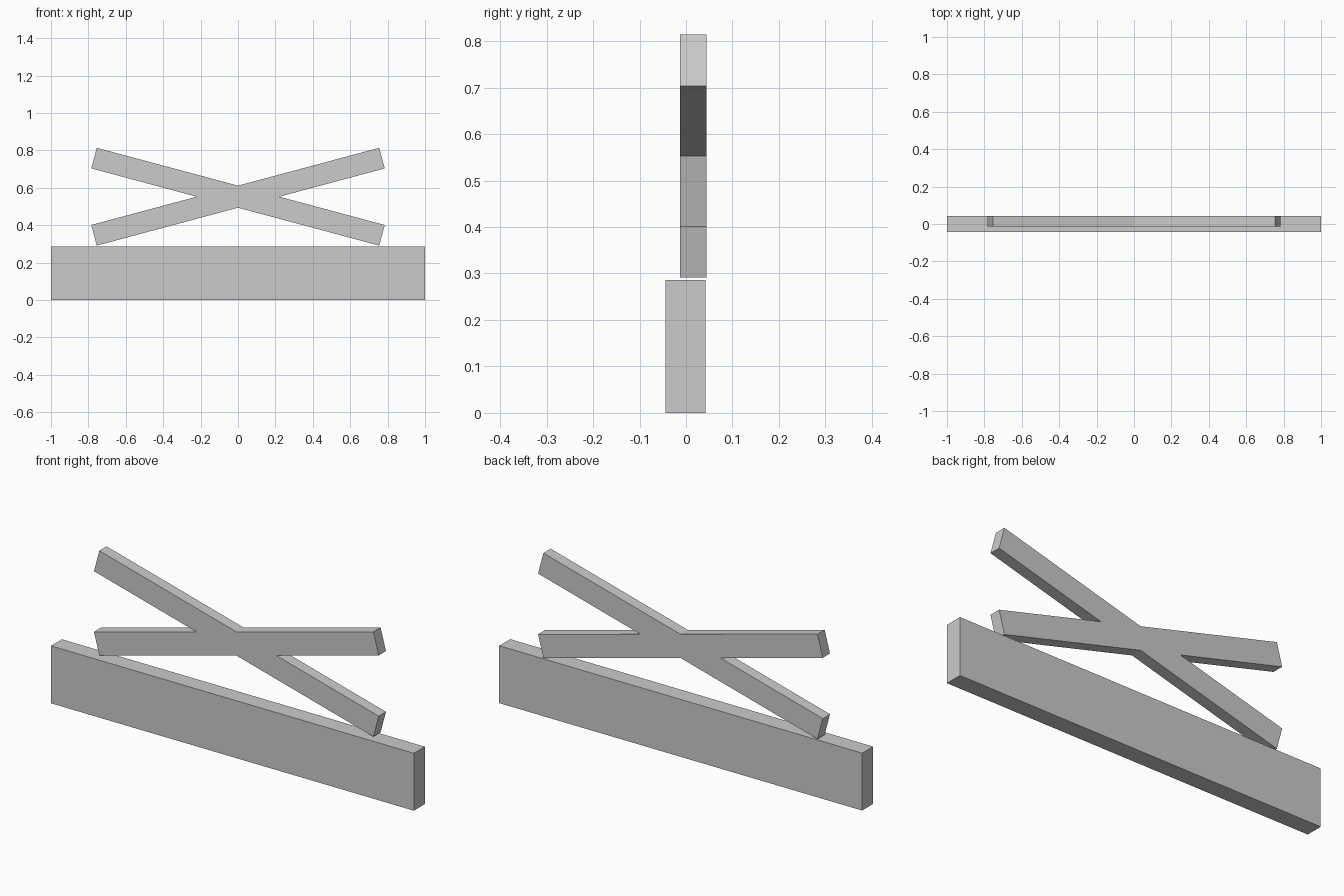
import bpy, bmesh
from math import sin, cos, radians

if "Cube" in bpy.data.objects:
    bpy.data.objects.remove(bpy.data.objects["Cube"])


def extrude_profile(name, points, y_front, y_back):
    """Extrude a front-view (x, z) outline along y."""
    bm = bmesh.new()
    face = bm.faces.new([bm.verts.new((x, y_front, z)) for x, z in points])
    result = bmesh.ops.extrude_face_region(bm, geom=[face])
    moved = [v for v in result["geom"] if isinstance(v, bmesh.types.BMVert)]
    bmesh.ops.translate(bm, verts=moved, vec=(0, y_back - y_front, 0))
    bmesh.ops.recalc_face_normals(bm, faces=bm.faces)
    mesh = bpy.data.meshes.new(name)
    bm.to_mesh(mesh)
    bm.free()
    obj = bpy.data.objects.new(name, mesh)
    bpy.context.collection.objects.link(obj)
    return obj


# Base plank
extrude_profile("base_plank", [(-1, 0), (1, 0), (1, 0.286), (-1, 0.286)], -0.044, 0.042)

# Crossed bars: one joined X outline, built from its upper right quarter
angle, half_length, half_width, centre_z = radians(15), 0.797, 0.057, 0.5525
c, s = cos(angle), sin(angle)
inner = (half_width / s, 0)
low_tip = (half_length * c + half_width * s, half_length * s - half_width * c)
high_tip = (half_length * c - half_width * s, half_length * s + half_width * c)
top = (0, half_width / c)

upper = [inner, low_tip, high_tip, top]
upper += [(-x, z) for x, z in reversed(upper[:3])]
lower = [(x, -z) for x, z in reversed(upper[1:-1])]
outline = [(x, z + centre_z) for x, z in upper + lower]
extrude_profile("crossed_bars", outline, -0.013, 0.044)
